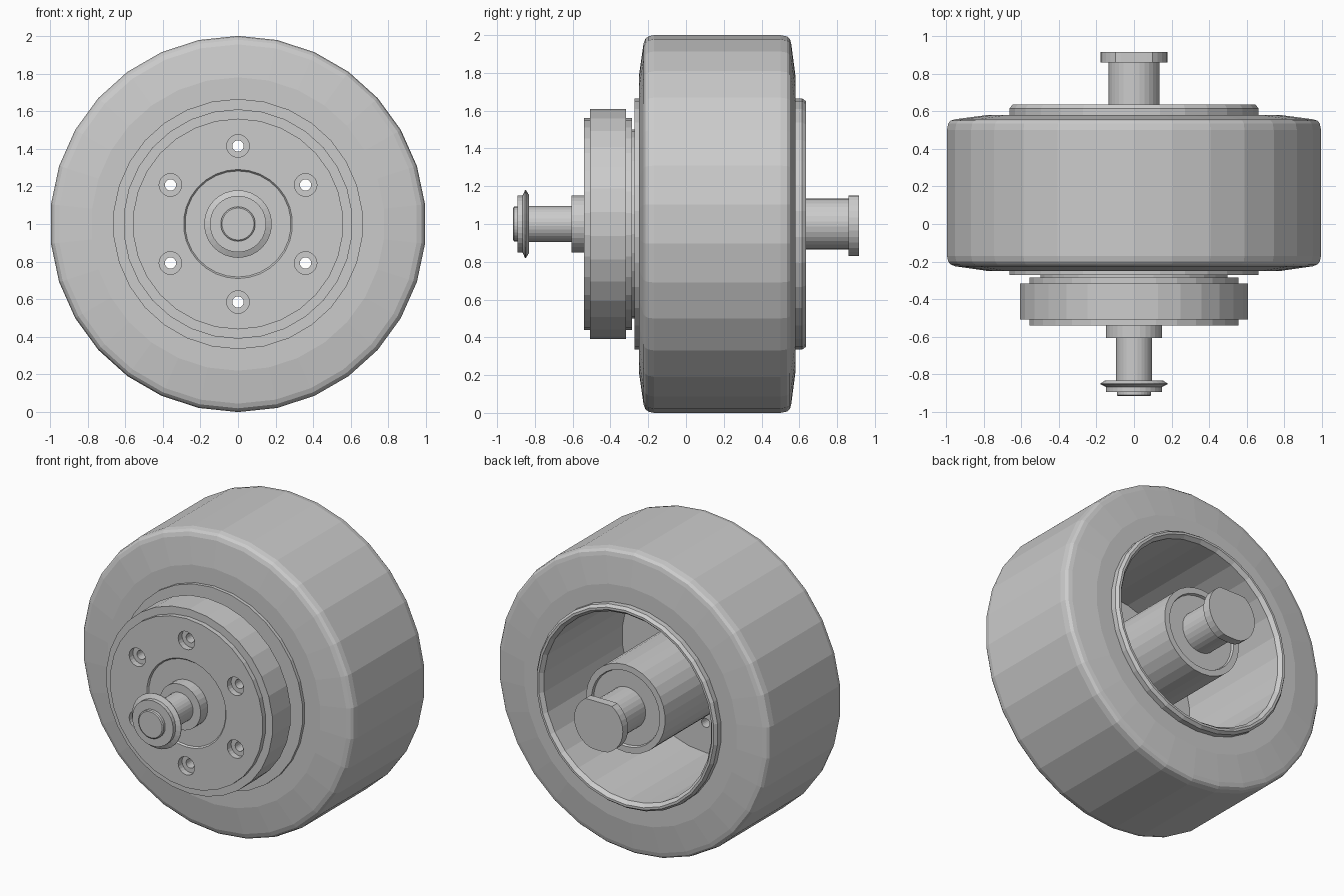
import bpy, bmesh
from math import sin, cos, tau

if "Cube" in bpy.data.objects:
    bpy.data.objects.remove(bpy.data.objects["Cube"])

AXIS_Z = 1.0   # wheel axle runs along y at this height


def lathe(name, profile, sides=30, centres=((0, AXIS_Z),), closed=False):
    """Spin (radius, y) points round the y axis; radius 0 makes a pole."""
    bm = bmesh.new()
    for cx, cz in centres:
        rings = []
        for r, y in profile:
            if r == 0:
                rings.append([bm.verts.new((cx, y, cz))] * sides)
            else:
                rings.append([bm.verts.new((cx + r * sin(tau * i / sides), y,
                                            cz + r * cos(tau * i / sides)))
                              for i in range(sides)])
        pairs = list(zip(rings, rings[1:]))
        if closed:
            pairs.append((rings[-1], rings[0]))
        for a, b in pairs:
            for i in range(sides):
                j = (i + 1) % sides
                quad = list(dict.fromkeys((a[i], a[j], b[j], b[i])))
                bm.faces.new(quad)
    bmesh.ops.recalc_face_normals(bm, faces=bm.faces)
    mesh = bpy.data.meshes.new(name)
    bm.to_mesh(mesh)
    bm.free()
    ob = bpy.data.objects.new(name, mesh)
    bpy.context.collection.objects.link(ob)
    return ob


# Tyre with rounded shoulders and gently sloped side walls
lathe("tyre", [(.64, -.25), (.78, -.25), (.955, -.225), (.98, -.215), (.993, -.20),
               (1.0, -.17), (1.0, .50), (.993, .535), (.98, .55), (.955, .557),
               (.78, .58), (.64, .58)], closed=True)

# Rim barrel, open at the back with a chamfered lip
lathe("rim", [(.49, -.272), (.665, -.272), (.665, .615), (.65, .635),
              (.635, .635), (.615, .61), (.615, -.21), (.49, -.21)], closed=True)

# Stepped brake drum on the front, with a shallow ring groove
drum = lathe("brake_drum", [(0, -.53), (.282, -.53), (.29, -.54), (.56, -.54),
                            (.56, -.508), (.61, -.508), (.61, -.317), (.56, -.317),
                            (.56, -.285), (.50, -.285), (.50, -.205), (0, -.205)])

# Six counterbored bolt holes right through the drum
spots = [(.415 * sin(tau * k / 6), AXIS_Z + .415 * cos(tau * k / 6)) for k in range(6)]
cutter = lathe("bolt_hole_cutter", [(0, -.7), (.06, -.7), (.06, -.50), (.03, -.50),
                                    (.03, -.1), (0, -.1)], 20, spots)
cutter.hide_render = True
mod = drum.modifiers.new("bolt_holes", "BOOLEAN")
mod.operation = "DIFFERENCE"
mod.solver = "EXACT"
mod.object = cutter
bpy.context.view_layer.objects.active = drum
bpy.ops.object.modifier_apply(modifier=mod.name)
bpy.data.objects.remove(cutter)

# Rear hub barrel inside the rim, with a raised outer ring
lathe("hub_barrel", [(0, -.22), (.29, -.22), (.29, .632), (.25, .632),
                     (.245, .615), (0, .615)])

# Front axle: collar, shaft, tapered flange and end knob
lathe("front_axle", [(0, -.52), (.15, -.52), (.15, -.605), (.095, -.605), (.095, -.832),
                     (.155, -.832), (.18, -.848), (.18, -.852), (.15, -.866),
                     (.15, -.892), (.092, -.892), (.092, -.91), (.085, -.915), (0, -.915)])

# Rear axle shaft
lathe("rear_axle", [(0, .60), (.135, .60), (.135, .87), (0, .87)])

# Rear axle head, trimmed flat at top and bottom
head = lathe("rear_axle_head", [(0, .86), (.178, .86), (.178, .915), (0, .915)], 32)
for v in head.data.vertices:
    v.co.z = min(max(v.co.z, AXIS_Z - .17), AXIS_Z + .15)
